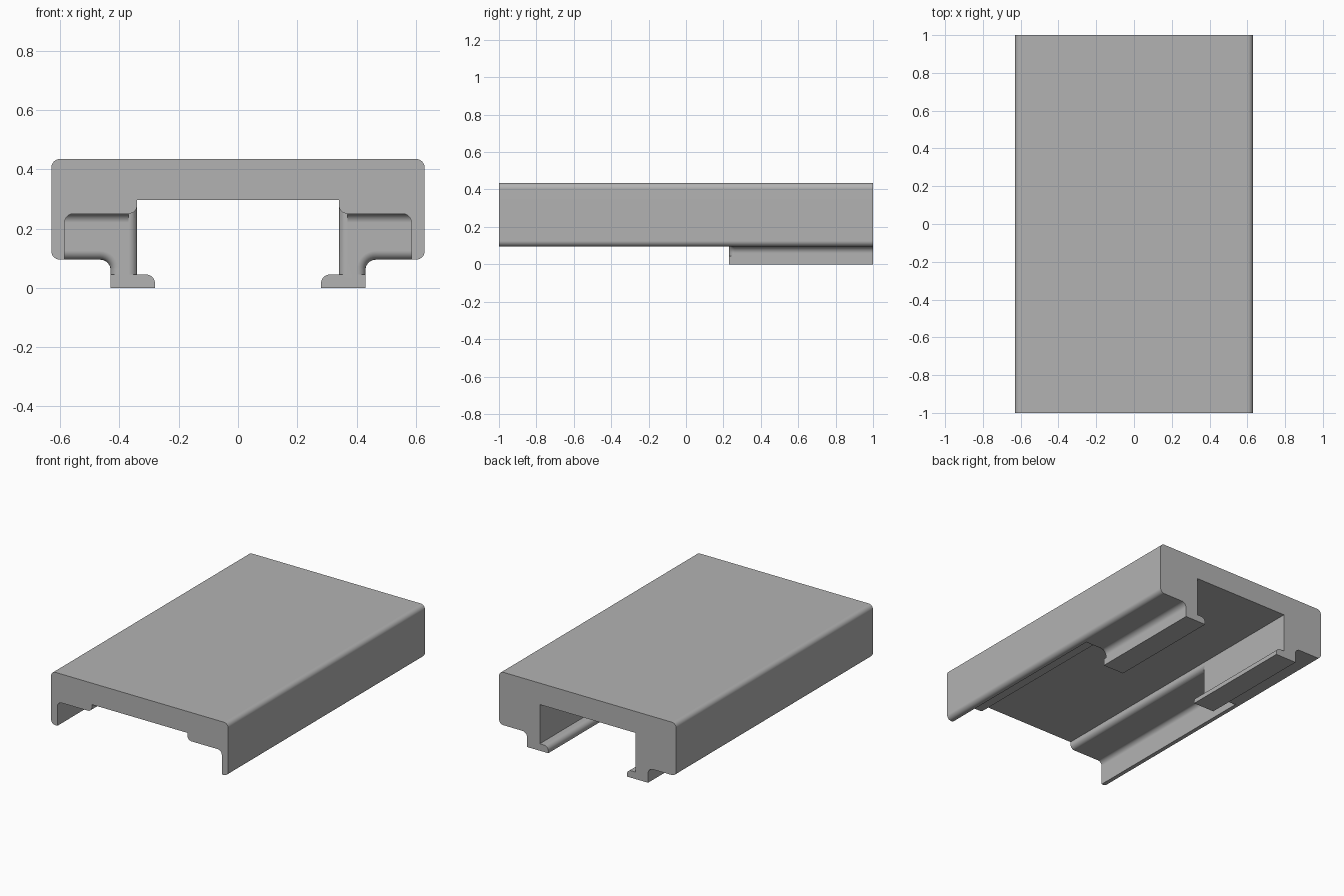
import bpy, bmesh, math

if "Cube" in bpy.data.objects:
    bpy.data.objects.remove(bpy.data.objects["Cube"], do_unlink=True)

grey = bpy.data.materials.new("plain grey")
grey.use_nodes = True
grey.diffuse_color = (0.45, 0.45, 0.45, 1)
grey.node_tree.nodes["Principled BSDF"].inputs["Base Color"].default_value = grey.diffuse_color

HALF_LENGTH, BLOCK_FRONT, R = 1.0, 0.23, 0.03


def arc(cx, cy, r, start, end, steps=8):
    """Points on an arc, angles in degrees."""
    angles = [math.radians(start + (end - start) * i / steps) for i in range(steps + 1)]
    return [(cx + r * math.cos(a), cy + r * math.sin(a)) for a in angles]


def prism(name, points, start, end, axis="y", round_edge=None):
    """Extrude a closed profile along y (x, z points) or along x (y, z points)."""
    def place(p, d):
        return (p[0], d, p[1]) if axis == "y" else (d, p[0], p[1])
    bm = bmesh.new()
    face = bm.faces.new([bm.verts.new(place(p, start)) for p in points])
    front_edges = list(face.edges)
    ext = bmesh.ops.extrude_face_region(bm, geom=[face], use_keep_orig=True)
    for v in ext["geom"]:
        if isinstance(v, bmesh.types.BMVert):
            v.co["xyz".index(axis)] = end
    bmesh.ops.recalc_face_normals(bm, faces=bm.faces[:])
    if round_edge:
        chosen = [e for e in front_edges if round_edge(e)]
        bmesh.ops.bevel(bm, geom=chosen, offset=R, segments=6, profile=0.5,
                        affect="EDGES", clamp_overlap=False)
    mesh = bpy.data.meshes.new(name)
    bm.to_mesh(mesh)
    bm.free()
    mesh.materials.append(grey)
    obj = bpy.data.objects.new(name, mesh)
    bpy.context.collection.objects.link(obj)
    return obj


def apply(obj, kind, **settings):
    bpy.context.view_layer.objects.active = obj
    mod = obj.modifiers.new(kind.title(), kind)
    for key, value in settings.items():
        setattr(mod, key, value)
    bpy.ops.object.modifier_apply(modifier=mod.name)


# Cover: rounded outside, stepped channel inside
half = (arc(0.60, 0.405, R, 90, 0) + arc(0.60, 0.125, R, 0, -90)
        + [(0.585, 0.095)] + arc(0.555, 0.22, R, 0, 90)
        + arc(0.37, 0.28, R, 270, 180) + [(0.34, 0.297)])
cover = prism("cover", half + [(-x, z) for x, z in reversed(half)],
              -HALF_LENGTH, HALF_LENGTH)

# Rear guide block with rounded front edges on its inner side and underside
block_profile = ([(0.34, 0.29), (0.595, 0.29), (0.595, 0.095)]
                 + arc(0.465, 0.06, 0.035, 90, 180) + [(0.43, 0.02), (0.34, 0.02)])


def exposed(edge):
    a, b = (v.co for v in edge.verts)
    return not (min(a.z, b.z) > 0.28 or min(a.x, b.x) > 0.59 or max(a.z, b.z) < 0.03)


block = prism("guide_block", block_profile, BLOCK_FRONT, HALF_LENGTH, round_edge=exposed)

# Hooked lip along the foot of the block
lip = prism("hook_lip", [(0.28, 0), (0.43, 0), (0.43, 0.045)] + arc(0.31, 0.015, R, 90, 180),
            BLOCK_FRONT, HALF_LENGTH)

# Fillet where the block meets the channel ceiling
fillet = prism("ceiling_fillet",
               arc(BLOCK_FRONT - R, 0.22, R, 90, 0)
               + [(BLOCK_FRONT + 0.02, 0.22), (BLOCK_FRONT + 0.02, 0.26), (BLOCK_FRONT - R, 0.26)],
               0.37, 0.59, axis="x")

# Mirror each part and merge everything into one clean solid
for part in (block, lip, fillet):
    apply(part, "MIRROR", use_axis=(True, False, False))
    apply(cover, "BOOLEAN", operation="UNION", solver="EXACT", object=part)
    bpy.data.objects.remove(part, do_unlink=True)

# Smooth rounds, crisp corners
bpy.ops.object.select_all(action="DESELECT")
cover.select_set(True)
bpy.context.view_layer.objects.active = cover
bpy.ops.object.shade_smooth_by_angle(angle=math.radians(30))
weighted = cover.modifiers.new("Weighted Normal", "WEIGHTED_NORMAL")
weighted.keep_sharp = True
